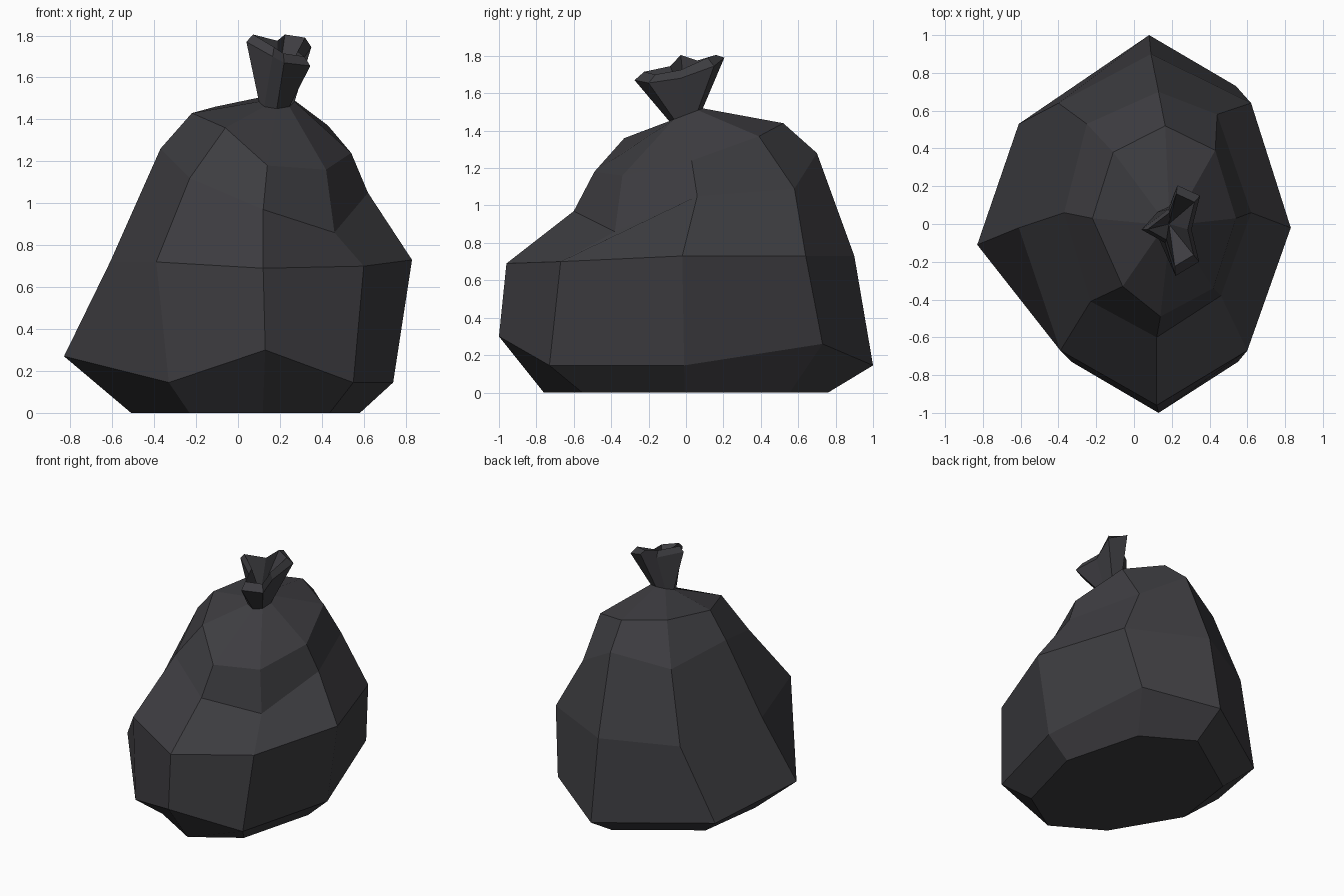
import bpy, math

if "Cube" in bpy.data.objects:
    bpy.data.objects.remove(bpy.data.objects["Cube"])

plastic = bpy.data.materials.new("charcoal plastic")
plastic.diffuse_color = (0.047, 0.046, 0.052, 1)
plastic.use_nodes = True
plastic.node_tree.nodes["Principled BSDF"].inputs["Base Color"].default_value = plastic.diffuse_color


def loft(name, rings, base=False, tip=None):
    """Skin 8-sided rings from bottom to top; optional base face and closing point."""
    n = len(rings[0])
    verts = [v for r in rings for v in r]
    faces = []
    for i in range(len(rings) - 1):
        a, b = i * n, (i + 1) * n
        faces += [(a + k, a + (k + 1) % n, b + (k + 1) % n, b + k) for k in range(n)]
    if base:
        faces.append(tuple(range(n - 1, -1, -1)))
    if tip:
        verts.append(tip)
        a = (len(rings) - 1) * n
        faces += [(a + k, a + (k + 1) % n, len(verts) - 1) for k in range(n)]
    mesh = bpy.data.meshes.new(name)
    mesh.from_pydata(verts, [], faces)
    mesh.materials.append(plastic)
    mesh.update()
    obj = bpy.data.objects.new(name, mesh)
    bpy.context.collection.objects.link(obj)
    return obj


# Seam profiles of the sagging bag, going round from the front to the right
seams = [
    [(.13, -1.0, .30), (.12, -.96, .69), (.12, -.60, .97), (.14, -.49, 1.18)],    # front
    [(.55, -.73, .145), (.60, -.67, .70), (.46, -.38, .86), (.42, -.34, 1.16)],
    [(.74, -.01, .145), (.83, -.02, .73), (.62, .06, 1.05), (.54, .03, 1.24)],    # right
    [(.54, .73, .26), (.62, .64, .73), (.44, .58, 1.09), (.43, .39, 1.37)],
    [(.08, 1.0, .145), (.09, .90, .73), (.13, .70, 1.28), (.165, .52, 1.44)],     # back
    [(-.61, .53, .145), (-.40, .64, .70), (-.25, .53, 1.19), (-.11, .38, 1.46)],
    [(-.83, -.11, .27), (-.61, -.02, .72), (-.37, .06, 1.26), (-.22, .03, 1.43)],  # left
    [(-.33, -.73, .145), (-.39, -.67, .72), (-.23, -.41, 1.12), (-.06, -.33, 1.36)],
]
rings = [[s[i] for s in seams] for i in range(4)]

# Flat base is the lowest ring drawn in; the neck is a small tilted octagon
base = [(max(-.51, .08 + .76 * (x - .08)), .76 * y, 0) for x, y, z in rings[0]]
neck = []
for k in range(8):
    a = math.radians(-90 + 45 * k)
    y = .09 * math.sin(a)
    neck.append((.185 + .085 * math.cos(a), y, 1.485 + .38 * y))
loft("bag_body", [base] + rings + [neck], base=True)

# Gathered top: pleated flare, turned-in lip, funnel down to the tie
flare = [(.22, -.275, 1.67), (.345, -.20, 1.655), (.305, -.03, 1.68), (.35, .15, 1.745),
         (.23, .205, 1.79), (.185, .08, 1.73), (.04, -.03, 1.77), (.165, -.10, 1.70)]
lip = [(.2 + .8 * (x - .2), -.02 + .8 * (y + .02), min(z + .045, 1.805)) for x, y, z in flare]
loft("gathered_top", [neck, flare, lip], tip=(.185, 0, 1.53))
